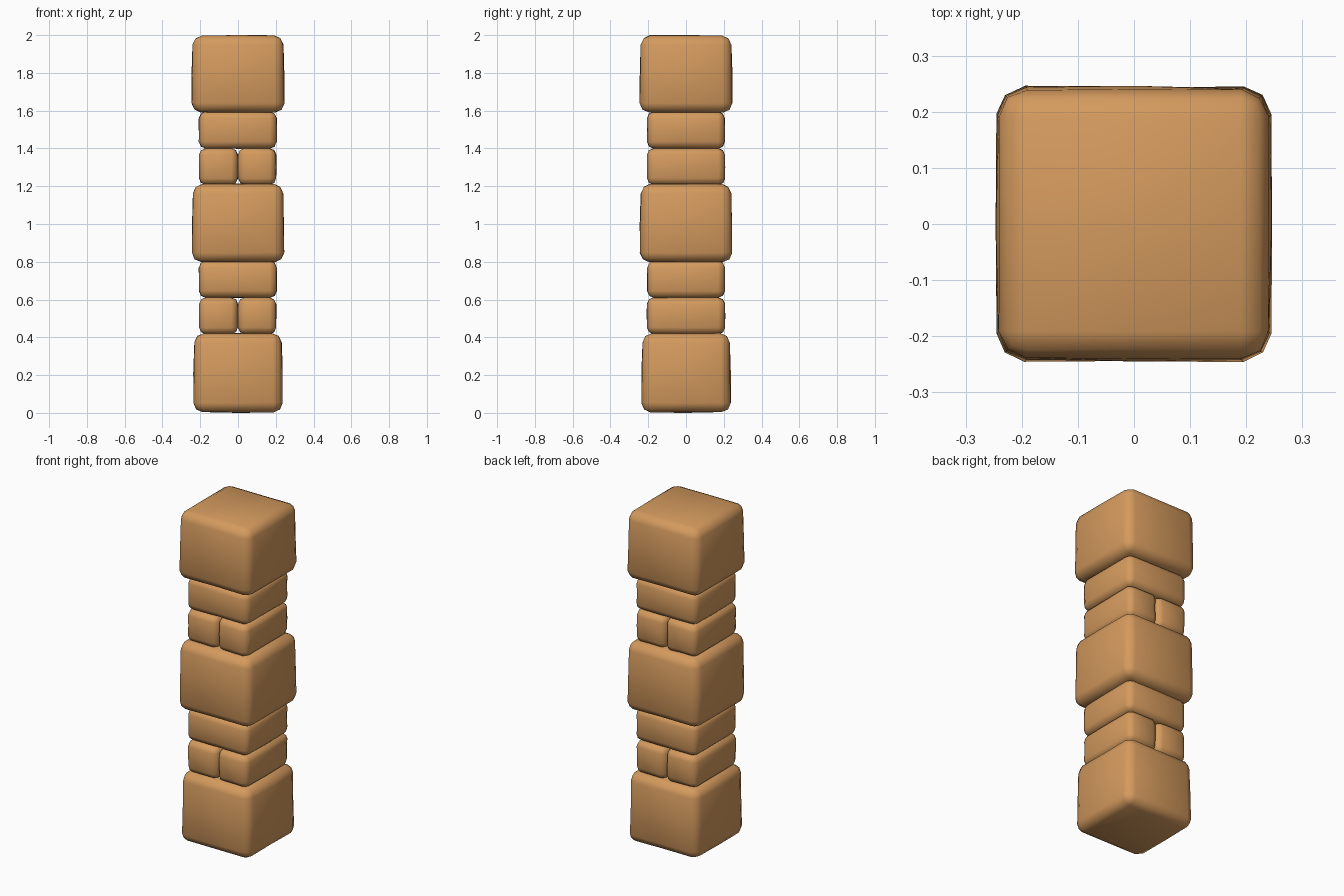
import bpy, bmesh, random
from mathutils import Vector

if "Cube" in bpy.data.objects:
    bpy.data.objects.remove(bpy.data.objects["Cube"])

random.seed(4)

clay = bpy.data.materials.new("tan_stone")
clay.diffuse_color = (0.66, 0.325, 0.112, 1)
clay.use_nodes = True
clay.node_tree.nodes["Principled BSDF"].inputs["Base Color"].default_value = clay.diffuse_color


def stone(name, x, y, z, bevel, flare=0.0, bulge=0.004):
    """Rounded, slightly uneven block between the (min, max) ranges x, y, z."""
    lo, hi = Vector((x[0], y[0], z[0])), Vector((x[1], y[1], z[1]))
    centre, half = (lo + hi) / 2, (hi - lo) / 2
    bm = bmesh.new()
    bmesh.ops.create_cube(bm, size=2)
    for v in bm.verts:
        v.co = Vector([v.co[i] * half[i] for i in range(3)])
    bmesh.ops.bevel(bm, geom=bm.edges[:], offset=bevel, segments=2,
                    profile=0.5, affect='EDGES')
    # centre loops give each face a soft crown
    for axis in ((1, 0, 0), (0, 1, 0), (0, 0, 1)):
        bmesh.ops.bisect_plane(bm, geom=bm.verts[:] + bm.edges[:] + bm.faces[:],
                               plane_co=(0, 0, 0), plane_no=axis)
    for v in bm.verts:
        n = [v.co[i] / half[i] for i in range(3)]
        for i in range(3):
            if abs(n[i]) > 0.99:
                a, b = n[(i + 1) % 3], n[(i + 2) % 3]
                v.co[i] += bulge * (1 if n[i] > 0 else -1) * (1 - max(a * a, b * b))
        # wider towards the foot
        for i in (0, 1):
            v.co[i] *= 1 - flare * n[2]
        v.co += Vector([random.uniform(-0.0015, 0.0015) for _ in range(3)])
        v.co += centre
        v.co.z = min(max(v.co.z, 0), 2)
    bmesh.ops.recalc_face_normals(bm, faces=bm.faces[:])
    for f in bm.faces:
        f.smooth = True
    me = bpy.data.meshes.new(name)
    bm.to_mesh(me)
    bm.free()
    me.materials.append(clay)
    ob = bpy.data.objects.new(name, me)
    bpy.context.collection.objects.link(ob)
    return ob


# large cube blocks
for name, h, z in (("base_block", 0.232, (0.005, 0.42)),
                   ("middle_block", 0.24, (0.80, 1.21)),
                   ("top_block", 0.241, (1.592, 1.997))):
    stone(name, (-h, h), (-h, h), z, 0.048, flare=0.014)

# narrow courses between them: a split pair, then a full slab
for level, z in (("lower", 0.418), ("upper", 1.208)):
    y = (-0.205, 0.205)
    pair_z = (z, z + 0.192)
    stone(level + "_left_half", (-0.205, -0.001), y, pair_z, 0.034, bulge=0.002)
    stone(level + "_right_half", (0.001, 0.201), y, pair_z, 0.034, bulge=0.002)
    stone(level + "_slab", (-0.206, 0.204), y, (z + 0.192, z + 0.387), 0.036,
          bulge=0.002)
